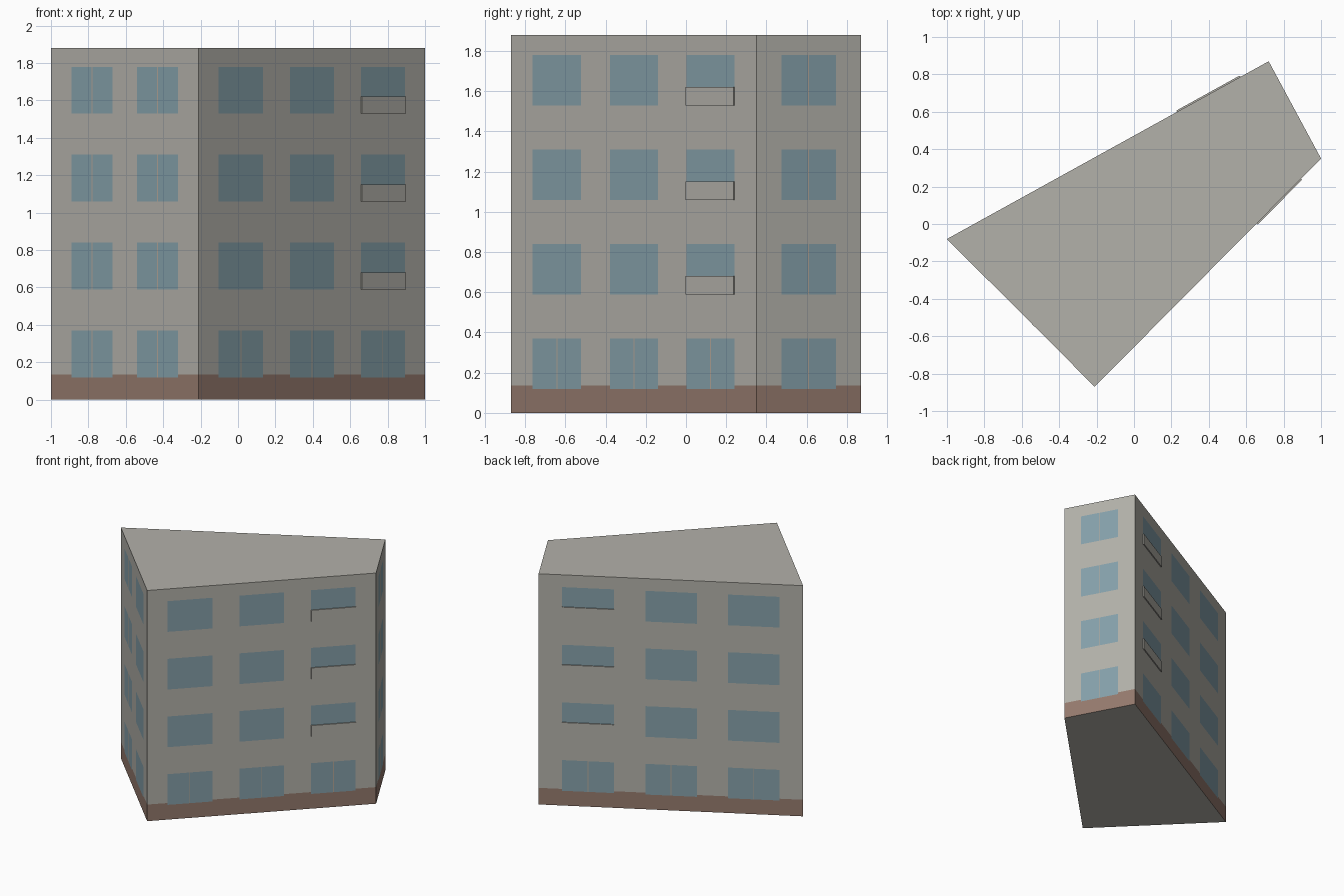
import bpy
import bmesh
from mathutils import Vector

default_cube = bpy.data.objects.get("Cube")
if default_cube:
    bpy.data.objects.remove(default_cube, do_unlink=True)


def make_material(name, rgb):
    mat = bpy.data.materials.new(name)
    mat.use_nodes = True
    colour = (*rgb, 1)
    mat.diffuse_color = colour
    bsdf = mat.node_tree.nodes["Principled BSDF"]
    bsdf.inputs["Base Color"].default_value = colour
    bsdf.inputs["Roughness"].default_value = 0.9
    return mat


WALL, PLINTH, GLASS, MULLION = range(4)
materials = [
    make_material("wall grey", (0.45, 0.44, 0.40)),
    make_material("plinth brown", (0.30, 0.195, 0.153)),
    make_material("window blue", (0.235, 0.352, 0.402)),
    make_material("mullion tan", (0.46, 0.39, 0.32)),
]

# Building dimensions
HEIGHT, PLINTH_TOP = 1.88, 0.135
SILL, WINDOW_HEIGHT, STOREY = 0.12, 0.25, 0.47
FLOORS = 4
MULLION_HALF = 0.003
PARAPET_HEIGHT, BALCONY_DEPTH = 0.09, 0.008

# Footprint corners, counter-clockwise from the left corner
left, front, right, back = [Vector(p) for p in (
    (-1, -0.08), (-0.21, -0.87), (1, 0.35), (0.72, 0.87))]

# Each wall: start, end, window spans along it, all floors split, balcony column
three_columns = [(0.088, 0.285), (0.404, 0.598), (0.716, 0.911)]
walls = [
    (left, front, [(0.139, 0.418), (0.582, 0.861)], True, None),
    (front, right, three_columns, False, 2),
    (right, back, [(0.238, 0.76)], True, None),
    (back, left, three_columns, False, 0),
]
floor_bases = [SILL + STOREY * i for i in range(FLOORS)]


def cell_material(u, z, length, columns, all_split):
    """Pick the colour of a wall cell from its centre."""
    for floor, base in enumerate(floor_bases):
        if not base < z < base + WINDOW_HEIGHT:
            continue
        for u0, u1 in columns:
            if u0 < u < u1:
                in_gap = abs(u - (u0 + u1) / 2) * length < MULLION_HALF
                return MULLION if in_gap and (all_split or floor == 0) else GLASS
    return PLINTH if z < PLINTH_TOP else WALL


# Building shell: walls cut into cells around the windows
bm = bmesh.new()
z_cuts = sorted([0, PLINTH_TOP, HEIGHT] + floor_bases
                + [b + WINDOW_HEIGHT for b in floor_bases])
for start, end, columns, all_split, _ in walls:
    length = (end - start).length
    u_cuts = [0, 1]
    for u0, u1 in columns:
        mid, gap = (u0 + u1) / 2, MULLION_HALF / length
        u_cuts += [u0, mid - gap, mid + gap, u1]
    u_cuts.sort()
    for ua, ub in zip(u_cuts, u_cuts[1:]):
        for za, zb in zip(z_cuts, z_cuts[1:]):
            corners = [(ua, za), (ub, za), (ub, zb), (ua, zb)]
            face = bm.faces.new([bm.verts.new((*start.lerp(end, u), z))
                                 for u, z in corners])
            face.material_index = cell_material(
                (ua + ub) / 2, (za + zb) / 2, length, columns, all_split)
bmesh.ops.remove_doubles(bm, verts=bm.verts, dist=0.0005)

# Flat roof and underside
caps = bmesh.ops.holes_fill(
    bm, edges=[e for e in bm.edges if e.is_boundary], sides=0)["faces"]
for face in caps:
    face.material_index = WALL
bmesh.ops.recalc_face_normals(bm, faces=bm.faces)


def finish(bm, name, mats):
    mesh = bpy.data.meshes.new(name)
    bm.to_mesh(mesh)
    bm.free()
    for mat in mats:
        mesh.materials.append(mat)
    obj = bpy.data.objects.new(name, mesh)
    bpy.context.collection.objects.link(obj)
    return obj


finish(bm, "building_shell", materials)


# Shallow balcony parapets in front of the upper windows
def add_balcony(name, start, end, span, base):
    along = (end - start).normalized()
    outward = Vector((along.y, -along.x)) * BALCONY_DEPTH
    a, b = (start.lerp(end, u) for u in span)
    bm = bmesh.new()
    bottom = bm.faces.new([bm.verts.new((*p, base))
                           for p in (a, a + outward, b + outward, b)])
    top = bmesh.ops.extrude_face_region(bm, geom=[bottom])["geom"]
    bmesh.ops.translate(bm, vec=(0, 0, PARAPET_HEIGHT),
                        verts=[g for g in top if isinstance(g, bmesh.types.BMVert)])
    bmesh.ops.recalc_face_normals(bm, faces=bm.faces)
    finish(bm, name, [materials[WALL]])


for start, end, columns, _, balcony in walls:
    if balcony is None:
        continue
    side = "front" if start == front else "back"
    for floor in range(1, FLOORS):
        add_balcony(f"{side}_balcony_{floor}", start, end,
                    columns[balcony], floor_bases[floor])
